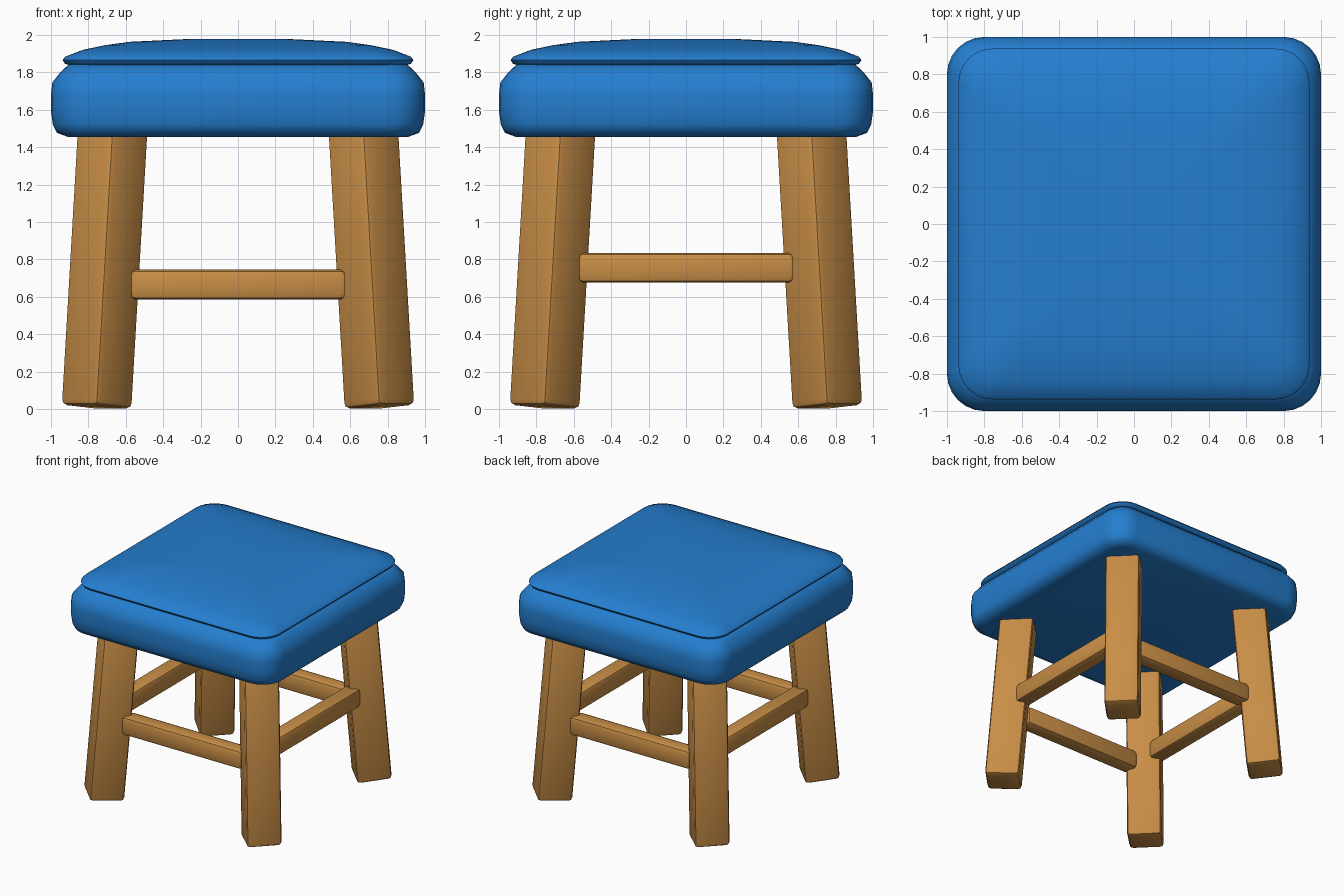
import bpy, bmesh, math
from mathutils import Matrix, Vector

cube = bpy.data.objects.get("Cube")
if cube:
    bpy.data.objects.remove(cube, do_unlink=True)


def make_material(name, colour):
    m = bpy.data.materials.new(name)
    m.use_nodes = True
    m.diffuse_color = colour
    m.node_tree.nodes["Principled BSDF"].inputs["Base Color"].default_value = colour
    return m


wood = make_material("warm wood", (0.58, 0.27, 0.062, 1))
fabric = make_material("blue fabric", (0.018, 0.21, 0.63, 1))


def finish(bm, name, material, angle):
    bmesh.ops.recalc_face_normals(bm, faces=bm.faces)
    mesh = bpy.data.meshes.new(name)
    bm.to_mesh(mesh)
    bm.free()
    mesh.materials.append(material)
    ob = bpy.data.objects.new(name, mesh)
    bpy.context.collection.objects.link(ob)
    bpy.ops.object.select_all(action='DESELECT')
    ob.select_set(True)
    bpy.context.view_layer.objects.active = ob
    bpy.ops.object.shade_smooth_by_angle(angle=math.radians(angle))
    return ob


def bevelled_box(name, size, matrix):
    bm = bmesh.new()
    bmesh.ops.create_cube(bm, size=1)
    bmesh.ops.scale(bm, vec=Vector(size), verts=bm.verts)
    bmesh.ops.bevel(bm, geom=bm.edges[:], offset=0.03, segments=2,
                    profile=0.5, affect='EDGES')
    bm.transform(matrix)
    return finish(bm, name, wood, 40)


def rounded_square(half, radius, steps=6):
    points = []
    for corner in range(4):
        start = corner * math.pi / 2
        mid = start + math.pi / 4
        c = (half - radius) * math.sqrt(2)
        for i in range(steps + 1):
            a = start + i / steps * math.pi / 2
            points.append((c * math.cos(mid) + radius * math.cos(a),
                           c * math.sin(mid) + radius * math.sin(a)))
    return points


def loft(name, rings, material):
    """Skin rounded squares given as (half width, corner radius, height)."""
    bm = bmesh.new()
    loops = [[bm.verts.new((x, y, z)) for x, y in rounded_square(h, r)]
             for h, r, z in rings]
    n = len(loops[0])
    for low, high in zip(loops, loops[1:]):
        for i in range(n):
            j = (i + 1) % n
            bm.faces.new((low[i], low[j], high[j], high[i]))
    bm.faces.new(loops[0])
    bm.faces.new(loops[-1])
    return finish(bm, name, material, 50)


# Padded seat block
loft("seat_base", [(0.91, 0.13, 1.455), (0.968, 0.17, 1.476), (0.99, 0.19, 1.52),
                   (1.0, 0.2, 1.59), (1.0, 0.2, 1.68), (0.993, 0.195, 1.745),
                   (0.95, 0.17, 1.80), (0.905, 0.14, 1.842)], fabric)

# Domed cushion with a thin rolled lip
loft("seat_cushion", [(0.90, 0.14, 1.838), (0.925, 0.165, 1.846), (0.938, 0.18, 1.865),
                      (0.925, 0.175, 1.883), (0.83, 0.155, 1.92), (0.71, 0.13, 1.945),
                      (0.58, 0.11, 1.963), (0.29, 0.06, 1.977),
                      (0.05, 0.02, 1.979)], fabric)

# Splayed legs, each turned to face its corner
tilt = math.atan(0.082)
length = 1.5
foot_radius = 0.756 * math.sqrt(2)
for i, name in enumerate(("back_left", "back_right", "front_right", "front_left")):
    turn = Matrix.Rotation(math.radians(45 + 90 * i), 4, 'Z')
    place = Matrix.Translation((foot_radius, 0, 0.011))
    lean = Matrix.Rotation(-tilt, 4, 'Y')
    lift = Matrix.Translation((0, 0, length / 2))
    bevelled_box(name + "_leg", (0.28, 0.28, length), turn @ place @ lean @ lift)

# Stretcher rails: the front and back pair sits lower than the side pair
for i, name in enumerate(("left", "back", "right", "front")):
    height = 0.665 if i % 2 else 0.755
    turn = Matrix.Rotation(math.radians(90 * i), 4, 'Z')
    bevelled_box(name + "_rail", (0.14, 1.155, 0.16),
                 turn @ Matrix.Translation((0.71, 0, height)))
